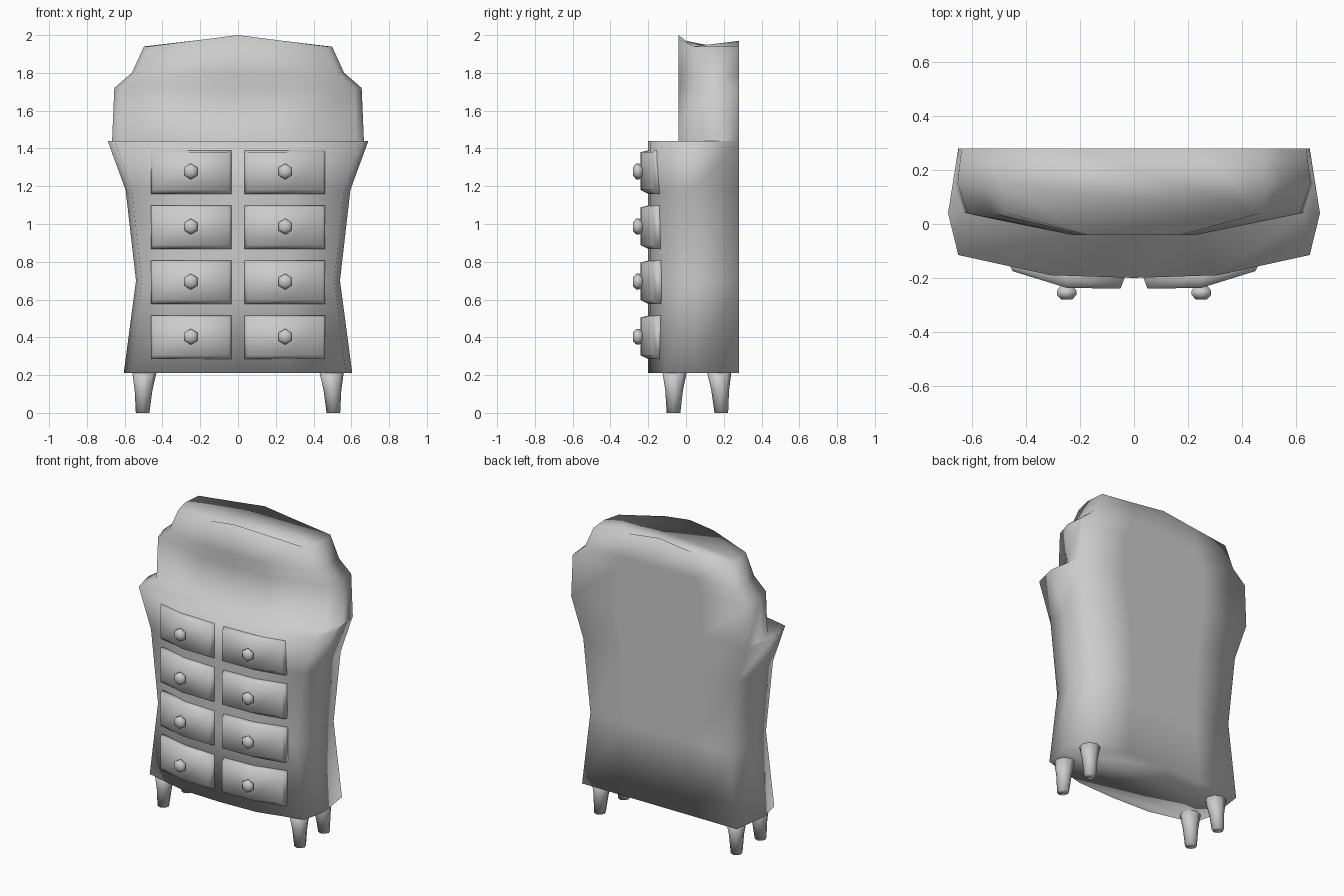
import bpy, bmesh
from math import cos, sin, pi

cube = bpy.data.objects.get("Cube")
if cube:
    bpy.data.objects.remove(cube, do_unlink=True)

grey = bpy.data.materials.new("plain_grey")
COLOUR = (0.6, 0.6, 0.6, 1)
grey.use_nodes = True
grey.diffuse_color = COLOUR
grey.node_tree.nodes["Principled BSDF"].inputs["Base Color"].default_value = COLOUR


def loft(name, rings):
    """Skin a stack of equal closed rings, cap both ends, shade smooth."""
    bm = bmesh.new()
    loops = [[bm.verts.new(p) for p in ring] for ring in rings]
    n = len(loops[0])
    for a, b in zip(loops, loops[1:]):
        for i in range(n):
            j = (i + 1) % n
            bm.faces.new((a[i], a[j], b[j], b[i]))
    bm.faces.new(loops[0][::-1])
    bm.faces.new(loops[-1])
    bmesh.ops.remove_doubles(bm, verts=bm.verts, dist=0.0005)
    bmesh.ops.recalc_face_normals(bm, faces=bm.faces)
    for f in bm.faces:
        f.smooth = True
    mesh = bpy.data.meshes.new(name)
    bm.to_mesh(mesh)
    bm.free()
    mesh.materials.append(grey)
    obj = bpy.data.objects.new(name, mesh)
    bpy.context.collection.objects.link(obj)
    return obj


# Half plans: fraction of half width, depth; from front centre round to the back
body_plan = [(0, -0.2), (0.45, -0.19), (0.945, -0.115), (1, 0.04), (0.945, 0.28), (0.46, 0.28)]
back_plan = [(0, -0.04), (0.35, -0.04), (0.94, 0.04), (0.995, 0.15), (0.973, 0.28), (0.474, 0.28)]


def plan_ring(plan, width, z, rise=0.0):
    half = [(f * width, y, z + rise * (1 - min(f, 0.94) / 0.94)) for f, y in plan]
    mirrored = [(-x, y, h) for x, y, h in reversed(half) if x > 0]
    return half + [(0, 0.28, z + rise)] + mirrored


# Bow-fronted carcass rising into the scalloped backboard
rings = [plan_ring(body_plan, w, z) for w, z in
         ((0.605, 0.21), (0.54, 0.7), (0.595, 1.18), (0.69, 1.44))]
rings += [plan_ring(back_plan, w, z) for w, z in
          ((0.67, 1.44), (0.658, 1.72), (0.565, 1.8))]
rings.append(plan_ring(back_plan, 0.5, 1.94, 0.06))
loft("cabinet_body", rings)


# Drawer fronts: straight near the middle, bending back at the outer side
def drawer_ring(side, low, high, xs, ys):
    bottom = [(side * x, y, low) for x, y in zip(xs, ys)]
    return bottom + [(x, y, high) for x, y, _ in reversed(bottom)]


def knob_ring(x, z, y, r):
    return [(x + r * sin(k * pi / 3), y, z + r * cos(k * pi / 3)) for k in range(6)]


for row in range(4):
    z = 0.4 + row * 0.2917
    for side, label in ((1, "left"), (-1, "right")):
        loft(f"drawer_{label}_{row + 1}", [
            drawer_ring(side, z - 0.115, z + 0.115, (0.035, 0.25, 0.46), (-0.15, -0.15, -0.12)),
            drawer_ring(side, z - 0.115, z + 0.115, (0.035, 0.25, 0.46), (-0.2, -0.2, -0.157)),
            drawer_ring(side, z - 0.095, z + 0.105, (0.05, 0.25, 0.45), (-0.24, -0.237, -0.175))])
        loft(f"knob_{label}_{row + 1}", [
            knob_ring(side * 0.25, z + 0.003, y, r) for y, r in
            ((-0.225, 0.022), (-0.247, 0.042), (-0.263, 0.042), (-0.28, 0.024))])


# Tapered, slightly splayed legs
def leg_ring(x, y, z, r):
    return [(x + r * cos(k * pi / 4), y + r * sin(k * pi / 4), z) for k in range(8)]


for side, label in ((1, "left"), (-1, "right")):
    for y, splay, end in ((-0.06, -0.006, "front"), (0.175, 0.012, "back")):
        loft(f"leg_{end}_{label}", [
            leg_ring(side * (0.495 + 0.01 * t), y + splay * t, h, r) for t, h, r in
            ((0, 0.23, 0.067), (0.5, 0.12, 0.047), (1, 0.0, 0.036))])
